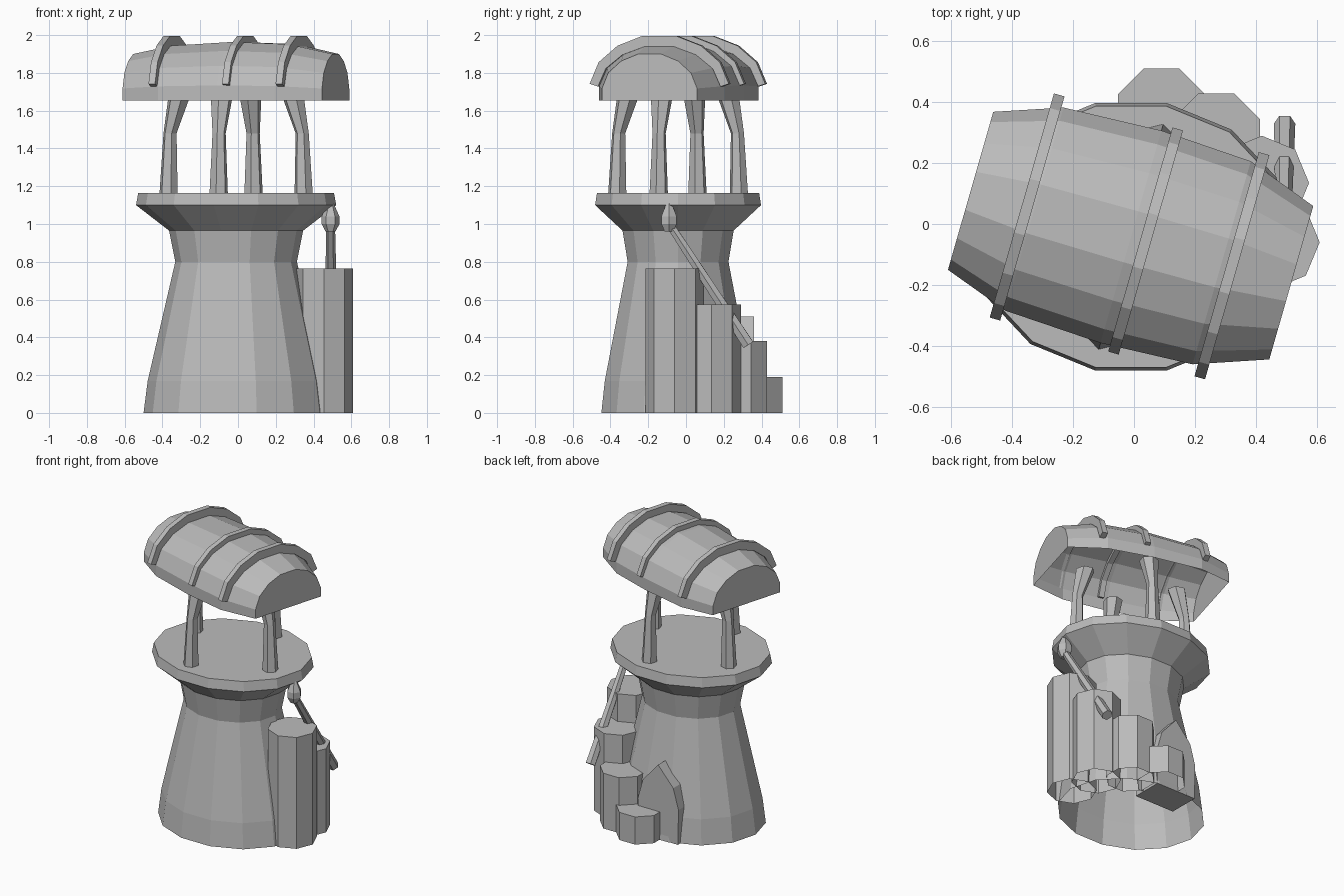
import bpy, bmesh, math
from mathutils import Vector, Matrix

if "Cube" in bpy.data.objects:
    bpy.data.objects.remove(bpy.data.objects["Cube"])

stone = bpy.data.materials.new("plain_grey")
stone.use_nodes = True
GREY = (0.5, 0.5, 0.5, 1)
stone.diffuse_color = GREY
stone.node_tree.nodes["Principled BSDF"].inputs["Base Color"].default_value = GREY

CENTRE = Vector((-0.01, -0.042, 0))
TURN = Matrix.Translation(CENTRE) @ Matrix.Rotation(math.radians(-16), 4, "Z")


def loft(name, loops, caps=(True, True), closed=True, matrix=Matrix()):
    """Skin a run of matching point loops, with optional end caps."""
    bm = bmesh.new()
    rings = [[bm.verts.new(matrix @ Vector(p)) for p in loop] for loop in loops]
    n = len(rings[0])
    for a, b in zip(rings, rings[1:]):
        for i in range(n if closed else n - 1):
            j = (i + 1) % n
            bm.faces.new((a[i], a[j], b[j], b[i]))
    for ring, wanted in ((rings[0], caps[0]), (rings[-1], caps[1])):
        if wanted:
            bm.faces.new(ring)
    bmesh.ops.recalc_face_normals(bm, faces=bm.faces)
    mesh = bpy.data.meshes.new(name)
    bm.to_mesh(mesh)
    bm.free()
    mesh.materials.append(stone)
    obj = bpy.data.objects.new(name, mesh)
    bpy.context.collection.objects.link(obj)
    return obj


def ring(x, y, z, rx, ry, sides, start=0.0):
    angles = [start + math.tau * i / sides for i in range(sides)]
    return [(x + rx * math.cos(a), y + ry * math.sin(a), z) for a in angles]


# Tower with flared platform, open underneath
tower_profile = [(0.49, 0), (0.468, 0.17), (0.322, 0.8), (0.355, 0.965),
                 (0.53, 1.1), (0.518, 1.165)]
loft("tower", [ring(CENTRE.x, CENTRE.y, z, r, r * 0.85, 14) for r, z in tower_profile],
     caps=(False, True))

# Stepped octagonal pillars winding round the tower
steps = [(0.455, -0.06, 0.765, 0), (0.42, 0.135, 0.575, 0),
         (0.27, 0.285, 0.38, math.pi / 8), (0.09, 0.367, 0.19, math.pi / 8)]
for i, (x, y, top, turn) in enumerate(steps):
    loft(f"step_pillar_{i + 1}", [ring(x, y, z, 0.155, 0.155, 8, turn) for z in (0, top)],
         caps=(False, True))

# Pointed doorway on the back
half_door = [(0.15, 0), (0.155, 0.24), (0.115, 0.38)]
door = half_door + [(0, 0.51)] + [(-x, z) for x, z in reversed(half_door)]
loft("doorway", [[(x - 0.04, y, z) for x, z in door] for y in (0.15, 0.36)])

# Four bent posts, leaning inward at the top
post_rows = [(0, 1.16, 0.05), (0.008, 1.48, 0.036), (0.06, 1.68, 0.06)]
for i in range(4):
    reach = (0.372, 0.335)[i % 2]
    spin = TURN @ Matrix.Rotation(i * math.pi / 2, 4, "Z")
    loft(f"post_{i + 1}", [ring(reach - lean, 0, z, r, r, 6) for lean, z, r in post_rows],
         matrix=spin)

# Barrel roof: open half shell with closed ends
half_arch = [(1, 0.25), (0.87, 0.58), (0.6, 0.83), (0.24, 0.98)]
arch = half_arch + [(-v, h) for v, h in reversed(half_arch)]
eaves = [(1, 0)] + arch + [(-1, 0)]
EAVE_Z = 1.655


def section(shape, u, width, height):
    return [(u, v * width, EAVE_Z + h * height) for v, h in shape]


stations = [(-0.548, 0.27, 0.25), (-0.33, 0.347, 0.295), (0, 0.363, 0.315),
            (0.31, 0.347, 0.303), (0.548, 0.262, 0.25)]
loft("roof", [section(eaves, *s) for s in stations], closed=False, matrix=TURN)

# Hoops over the roof
for i, u in enumerate((-0.355, 0.05, 0.345)):
    loops = []
    for v, h in arch:
        inner, outer = (0.338, 0.29), (0.383, 0.348)
        loops.append([(u + du, v * w, EAVE_Z + h * t) for du, (w, t) in
                      ((-0.018, inner), (0.018, inner), (0.018, outer), (-0.018, outer))])
    loft(f"roof_hoop_{i + 1}", loops, matrix=TURN)

# Slanted torch: shaft and pointed head
foot, grip = Vector((0.495, 0.33, 0.36)), Vector((0.49, -0.075, 0.98))
aim = Matrix.Translation(foot) @ (grip - foot).to_track_quat("Z", "Y").to_matrix().to_4x4()
loft("torch_shaft", [ring(0, 0, z, r, r, 6) for z, r in ((0, 0.035), ((grip - foot).length, 0.024))],
     matrix=aim)
head = [(0.96, 0.026), (1.0, 0.047), (1.04, 0.047), (1.11, 0.016), (1.125, 0.006)]
loft("torch_head", [ring(0.49, -0.09, z, r, r, 6) for z, r in head])
